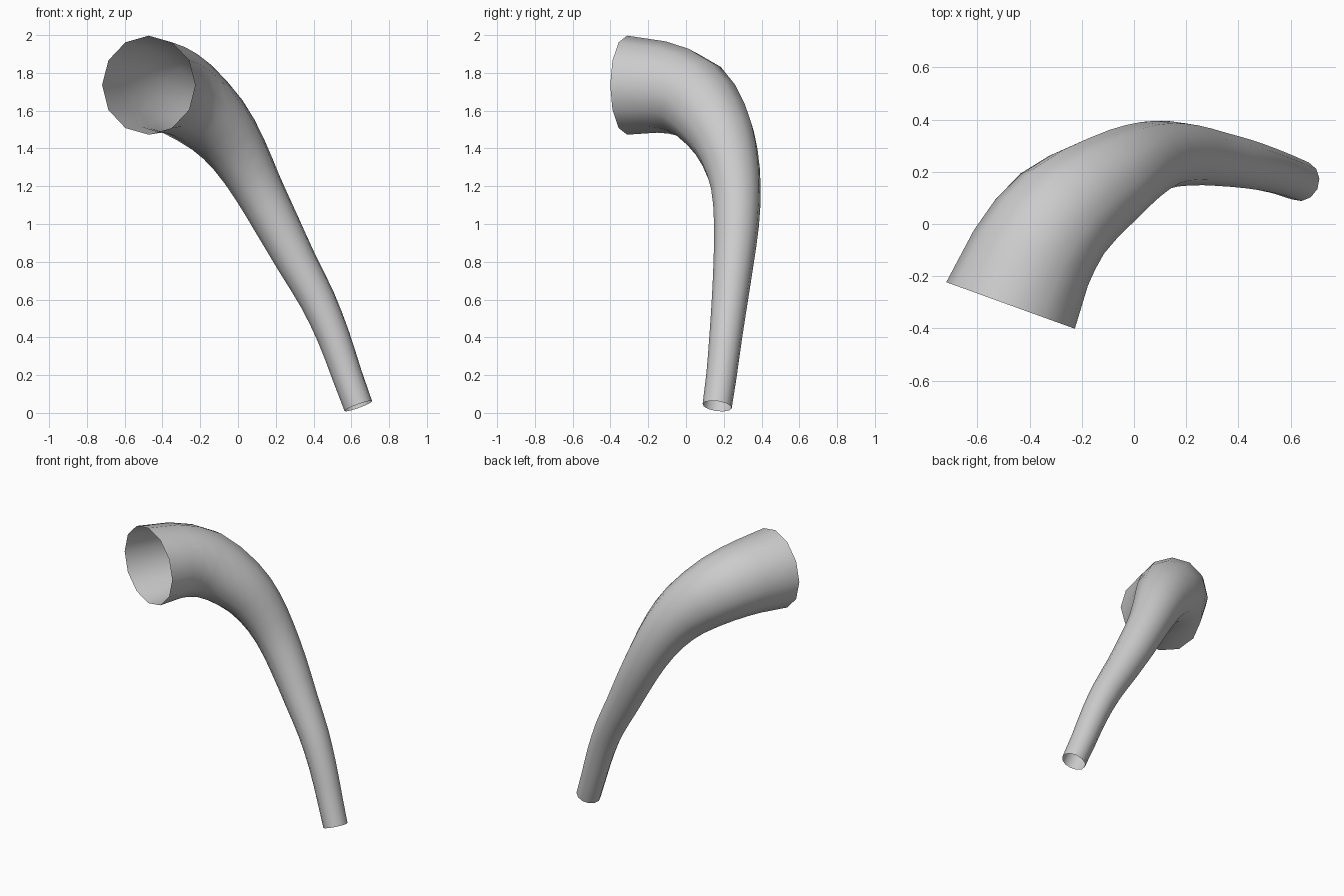
import bpy, bmesh, math
from mathutils import Vector

if "Cube" in bpy.data.objects:
    bpy.data.objects.remove(bpy.data.objects["Cube"])

SIDES = 12
# Centreline from wide mouth to narrow tip: x, y, z, radius
PATH = [
    (-0.473, -0.312, 1.735, 0.262),
    (-0.395, -0.130, 1.725, 0.243),
    (-0.275, 0.040, 1.665, 0.222),
    (-0.110, 0.160, 1.525, 0.187),
    (0.005, 0.228, 1.370, 0.157),
    (0.105, 0.264, 1.190, 0.133),
    (0.205, 0.267, 1.000, 0.120),
    (0.310, 0.252, 0.800, 0.107),
    (0.420, 0.232, 0.600, 0.096),
    (0.507, 0.210, 0.400, 0.087),
    (0.577, 0.188, 0.200, 0.081),
    (0.637, 0.165, 0.036, 0.078),
]


def smooth_path(pts):
    """Catmull-Rom midpoints between the control rings."""
    p = [Vector(q) for q in pts]
    out = []
    for i in range(len(p) - 1):
        out.append(p[i])
        if 0 < i < len(p) - 2:
            out.append((9 * (p[i] + p[i + 1]) - p[i - 1] - p[i + 2]) / 16)
    return out + [p[-1]]


rings = smooth_path(PATH)
centres = [r.to_3d() for r in rings]
bm = bmesh.new()
up = Vector((0, 0, 1))
previous = None
for i, c in enumerate(centres):
    # Transport the ring frame along the path without twisting
    t = (centres[min(i + 1, len(centres) - 1)] - centres[max(i - 1, 0)]).normalized()
    if i == 0:
        t = Vector((0.34, 0.94, 0)).normalized()
    up = (up - t * up.dot(t)).normalized()
    side = t.cross(up)
    ring = []
    for k in range(SIDES):
        a = 2 * math.pi * k / SIDES
        ring.append(bm.verts.new(c + rings[i][3] * (up * math.cos(a) + side * math.sin(a))))
    if previous:
        for k in range(SIDES):
            n = (k + 1) % SIDES
            bm.faces.new((previous[k], previous[n], ring[n], ring[k]))
    previous = ring

# Open-ended curved horn tube
bmesh.ops.recalc_face_normals(bm, faces=bm.faces)
for f in bm.faces:
    f.smooth = True
mesh = bpy.data.meshes.new("curved_horn")
bm.to_mesh(mesh)
bm.free()
horn = bpy.data.objects.new("curved_horn", mesh)
bpy.context.collection.objects.link(horn)
